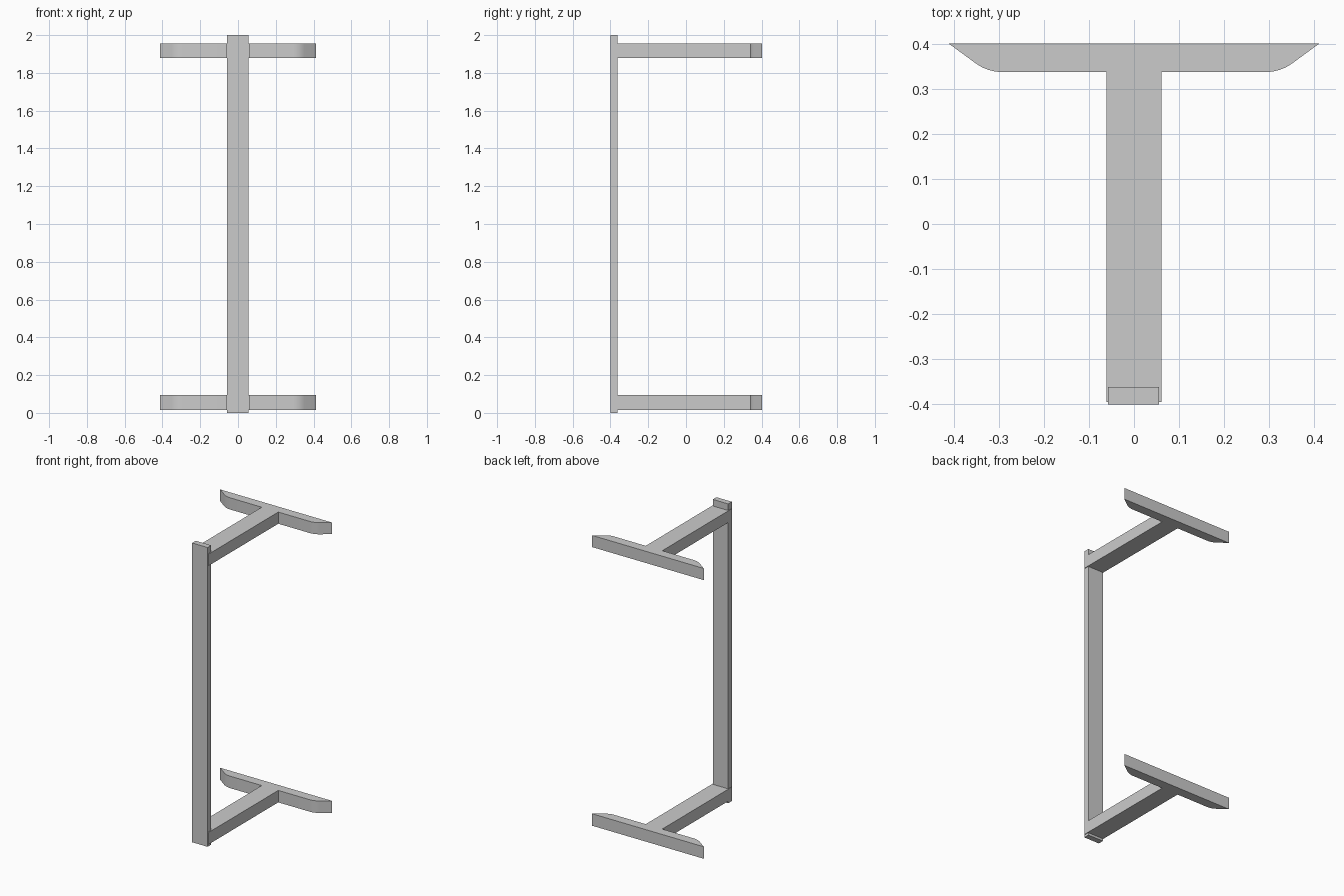
import bpy, bmesh, math

if "Cube" in bpy.data.objects:
    bpy.data.objects.remove(bpy.data.objects["Cube"])


def prism(name, outline, z0, z1):
    """Extrude a flat outline (x, y) from z0 up to z1."""
    bm = bmesh.new()
    face = bm.faces.new([bm.verts.new((x, y, z0)) for x, y in outline])
    ext = bmesh.ops.extrude_face_region(bm, geom=[face])
    for v in ext["geom"]:
        if isinstance(v, bmesh.types.BMVert):
            v.co.z = z1
    bmesh.ops.recalc_face_normals(bm, faces=bm.faces)
    mesh = bpy.data.meshes.new(name)
    bm.to_mesh(mesh)
    bm.free()
    obj = bpy.data.objects.new(name, mesh)
    bpy.context.collection.objects.link(obj)
    return obj


# Upright bar at the front
prism("upright_bar", [(-0.058, -0.401), (0.056, -0.401),
                      (0.056, -0.363), (-0.058, -0.363)], 0.0, 2.0)

# T-shaped bracket: right half of the outline, rounded where the end tapers
bar_y, radius, taper = 0.338, 0.1, math.radians(36)
right = [(0.061, -0.396), (0.061, bar_y)]
steps = 6
for i in range(steps + 1):
    a = taper * i / steps
    right.append((0.293 + radius * math.sin(a),
                  bar_y + radius * (1 - math.cos(a))))
right.append((0.413, 0.402))
outline = right + [(-x, y) for x, y in reversed(right)]

# Lower and upper brackets
for name, z0, z1 in (("lower_bracket", 0.016, 0.096),
                     ("upper_bracket", 1.878, 1.956)):
    bracket = prism(name, outline, z0, z1)
    bpy.ops.object.select_all(action="DESELECT")
    bracket.select_set(True)
    bpy.context.view_layer.objects.active = bracket
    bpy.ops.object.shade_smooth_by_angle(angle=math.radians(30))
